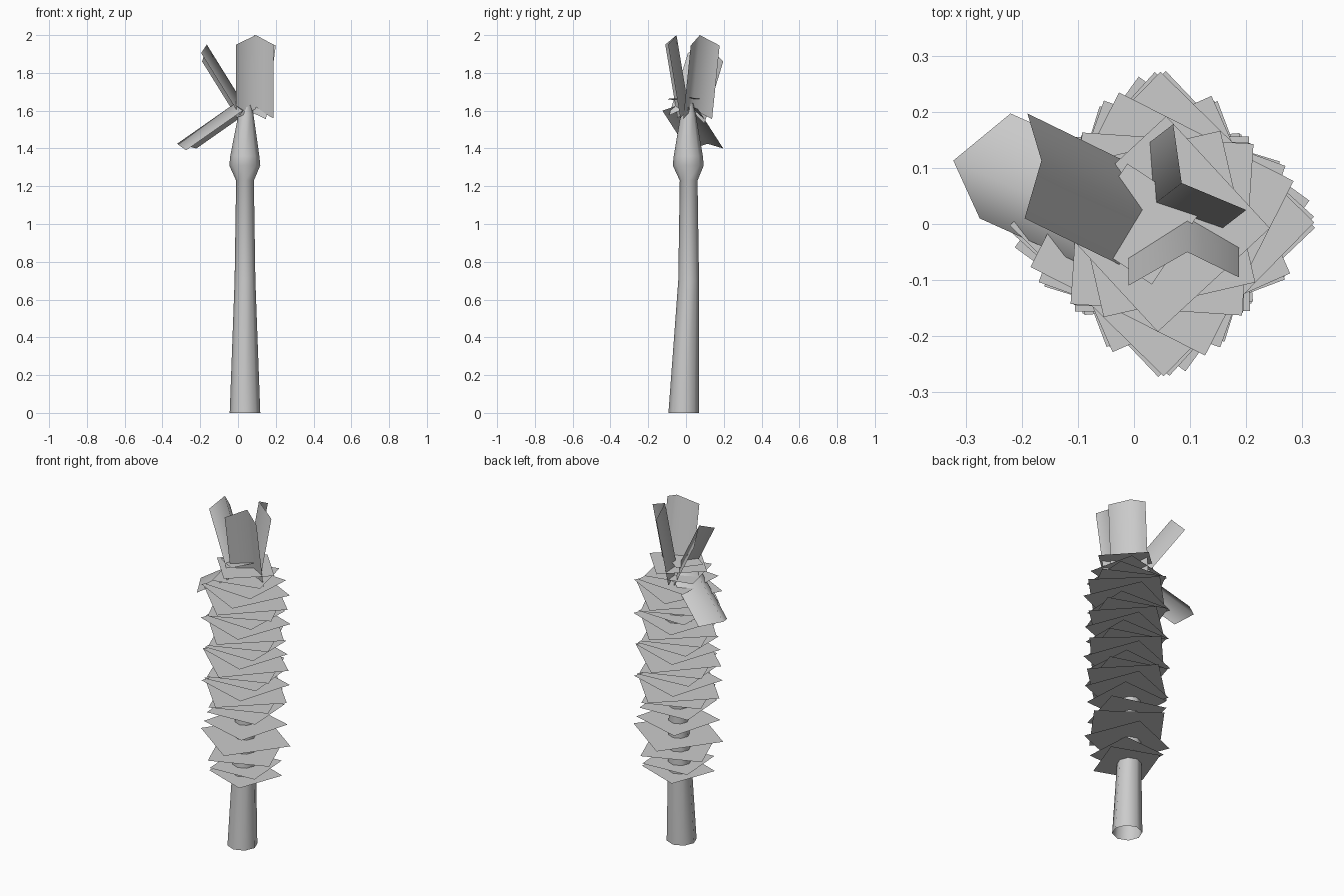
import bpy, bmesh, math, random
from mathutils import Vector

if "Cube" in bpy.data.objects:
    bpy.data.objects.remove(bpy.data.objects["Cube"])

random.seed(4)


def make_object(name, verts, faces, smooth=False):
    mesh = bpy.data.meshes.new(name)
    mesh.from_pydata([tuple(v) for v in verts], [], faces)
    mesh.update()
    for p in mesh.polygons:
        p.use_smooth = smooth
    obj = bpy.data.objects.new(name, mesh)
    bpy.context.collection.objects.link(obj)
    return obj


# Trunk: open eight-sided tube (centre x, centre y, z, radius), bulging below the crown
SIDES = 8
rings = [(0.037, -0.012, 0, 0.081), (0.037, 0.014, 0.70, 0.055),
         (0.037, 0.014, 1.23, 0.047), (0.036, 0.012, 1.31, 0.082),
         (0.036, 0.012, 1.36, 0.077), (0.042, 0.012, 1.58, 0.040),
         (0.045, 0.012, 1.64, 0.026)]
verts, faces = [], []
for cx, cy, z, r in rings:
    for i in range(SIDES):
        a = math.tau * i / SIDES
        verts.append((cx + r * math.cos(a), cy + r * math.sin(a), z))
for k in range(len(rings) - 1):
    for i in range(SIDES):
        j = (i + 1) % SIDES
        faces.append((k * SIDES + i, k * SIDES + j,
                      (k + 1) * SIDES + j, (k + 1) * SIDES + i))
make_object("trunk", verts, faces, smooth=True)


# Bark scales: flat horizontal squares stacked in a twist around the trunk
def square(name, centre, half_diag, angle, tilt=0.0):
    c = Vector(centre)
    pts = []
    for i in range(4):
        a = angle + i * math.pi / 2
        pts.append(c + Vector((half_diag * math.cos(a), half_diag * math.sin(a),
                               tilt * math.cos(a))))
    return make_object(name, pts, [(0, 1, 2, 3)])


# wide spacing low on the trunk, tighter towards the crown
heights = [0.42, 0.47, 0.55, 0.63, 0.715, 0.80, 0.86]
heights += [0.86 + 0.0455 * k for k in range(1, 18)]
COUNT = len(heights)
for i, z in enumerate(heights):
    angle = math.radians(28 + 22 * i + random.uniform(-6, 6))
    r = 0.242 + 0.024 * math.cos(4 * angle) + random.uniform(-0.01, 0.008)
    if i < 2:
        r = 0.198
    r *= {COUNT - 1: 0.75, COUNT - 2: 0.88}.get(i, 1.0)
    square(f"bark_scale_{i + 1}", (0.05, 0.0, z), r, angle)
square("crown_scale", (0.01, 0.0, 1.66), 0.11, 0.2, 0.01)


# Leaves: folded cards, from three tip points (side, ridge, side) swept to the base
def leaf(name, tips, to_base):
    tips = [Vector(p) for p in tips]
    base = [p + Vector(to_base) for p in tips]
    make_object(name, tips + base, [(0, 1, 4, 3), (1, 2, 5, 4)], smooth=True)


leaf("leaf_front",
     [(-0.01, -0.11, 1.95), (0.095, -0.05, 2.0), (0.187, -0.095, 1.95)],
     (0, 0.065, -0.39))
leaf("leaf_right",
     [(0.07, 0.178, 1.945), (0.085, 0.073, 2.0), (0.2, 0.025, 1.945)],
     (-0.052, -0.04, -0.39))
leaf("leaf_left_up",
     [(-0.19, 0.197, 1.86), (-0.165, 0.113, 1.95), (-0.195, 0.01, 1.905)],
     (0.205, -0.1, -0.33))
leaf("leaf_left_down",
     [(-0.275, 0.01, 1.39), (-0.322, 0.113, 1.425), (-0.22, 0.197, 1.40)],
     (0.30, -0.135, 0.21))
